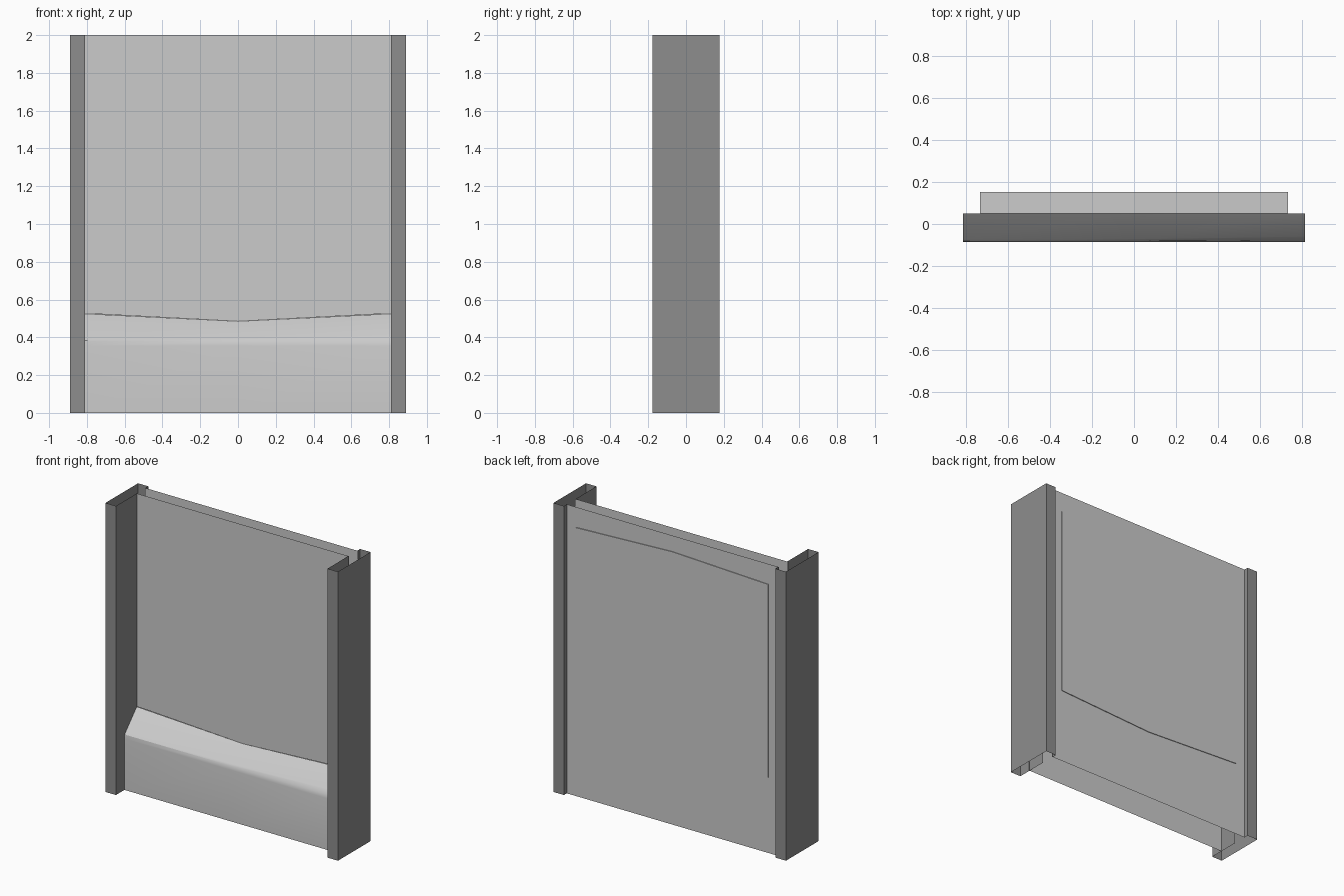
import bpy

if "Cube" in bpy.data.objects:
    bpy.data.objects.remove(bpy.data.objects["Cube"])


def material(name, v):
    m = bpy.data.materials.new(name)
    m.diffuse_color = (v, v, v, 1)
    m.use_nodes = True
    m.node_tree.nodes["Principled BSDF"].inputs["Base Color"].default_value = m.diffuse_color
    return m


frame_mat = material("panel_grey", 0.68)
glass_mat = material("pane_grey", 0.52)
post_mat = material("post_grey", 0.27)


def make(name, verts, faces, mat):
    me = bpy.data.meshes.new(name)
    me.from_pydata(verts, [], faces)
    me.materials.append(mat)
    ob = bpy.data.objects.new(name, me)
    bpy.context.collection.objects.link(ob)
    return ob


def loft(name, rows, mat):
    """Skin a sheet across rows of equal length."""
    n = len(rows[0])
    faces = [(r*n+i, r*n+i+1, (r+1)*n+i+1, (r+1)*n+i)
             for r in range(len(rows)-1) for i in range(n-1)]
    return make(name, [p for row in rows for p in row], faces, mat)


W, WIN = 0.815, 0.734
FRONT, BACK, LOW = 0.05, 0.147, -0.085

# Window outline: kinked at the middle of its top and bottom edges
window = [(-WIN, 0.523), (0, 0.485), (WIN, 0.523),
          (WIN, 1.86), (0, 1.89), (-WIN, 1.86)]


def wall_sheet(name, y, bottom, flip):
    """Thin sheet with the window opening cut out."""
    outer = [(-W, bottom), (0, min(bottom, 0.485)), (W, bottom),
             (W, 2), (0, 2), (-W, 2)]
    verts = [(x, y, z) for x, z in outer + window]
    faces = []
    for i in range(6):
        j = (i + 1) % 6
        # along the ledge the opening starts right at the sheet's edge
        if bottom > 0 and i < 2:
            continue
        f = (i, j, j + 6, i + 6)
        faces.append(f[::-1] if flip else f)
    make(name, verts, faces, frame_mat)


wall_sheet("front_sheet", FRONT, 0.525, False)
wall_sheet("back_sheet", BACK, 0, True)

# Window pane block, standing slightly proud of the back sheet
pane = [(x, y, z) for y in (FRONT, 0.152) for x, z in window]
sides = [(i, i + 6, (i + 1) % 6 + 6, (i + 1) % 6) for i in range(6)]
make("window_pane", pane,
     [tuple(range(6)), tuple(range(11, 5, -1))] + sides, glass_mat)

# Sloping ledge and lower front wall, one sheet with a softened nose
xs = (-W, 0, W)
rows = [
    [(x, LOW, 0) for x in xs],
    [(x, LOW, 0.355) for x in xs],
    [(-W, LOW + 0.003, 0.382), (0, LOW + 0.003, 0.382), (W, LOW + 0.008, 0.378)],
    [(-W, -0.072, 0.395), (0, -0.072, 0.392), (W, -0.06, 0.41)],
    [(-W, FRONT, 0.525), (0, FRONT, 0.485), (W, FRONT, 0.525)],
]
ledge = loft("lower_ledge", rows, frame_mat)
bpy.context.view_layer.objects.active = ledge
ledge.select_set(True)
bpy.ops.object.shade_smooth_by_angle(angle=0.6)

# Side posts: open-ended channels that grip the edges of the sheets
for s, side in ((-1, "left"), (1, "right")):
    profile = [(0.81, FRONT), (0.81, -0.178), (0.89, -0.178),
               (0.89, 0.178), (0.81, 0.178), (0.81, BACK)]
    pts = [(s * x, y) for x, y in profile][::s]
    loft(side + "_post", [[(x, y, z) for x, y in pts] for z in (0, 2)], post_mat)
